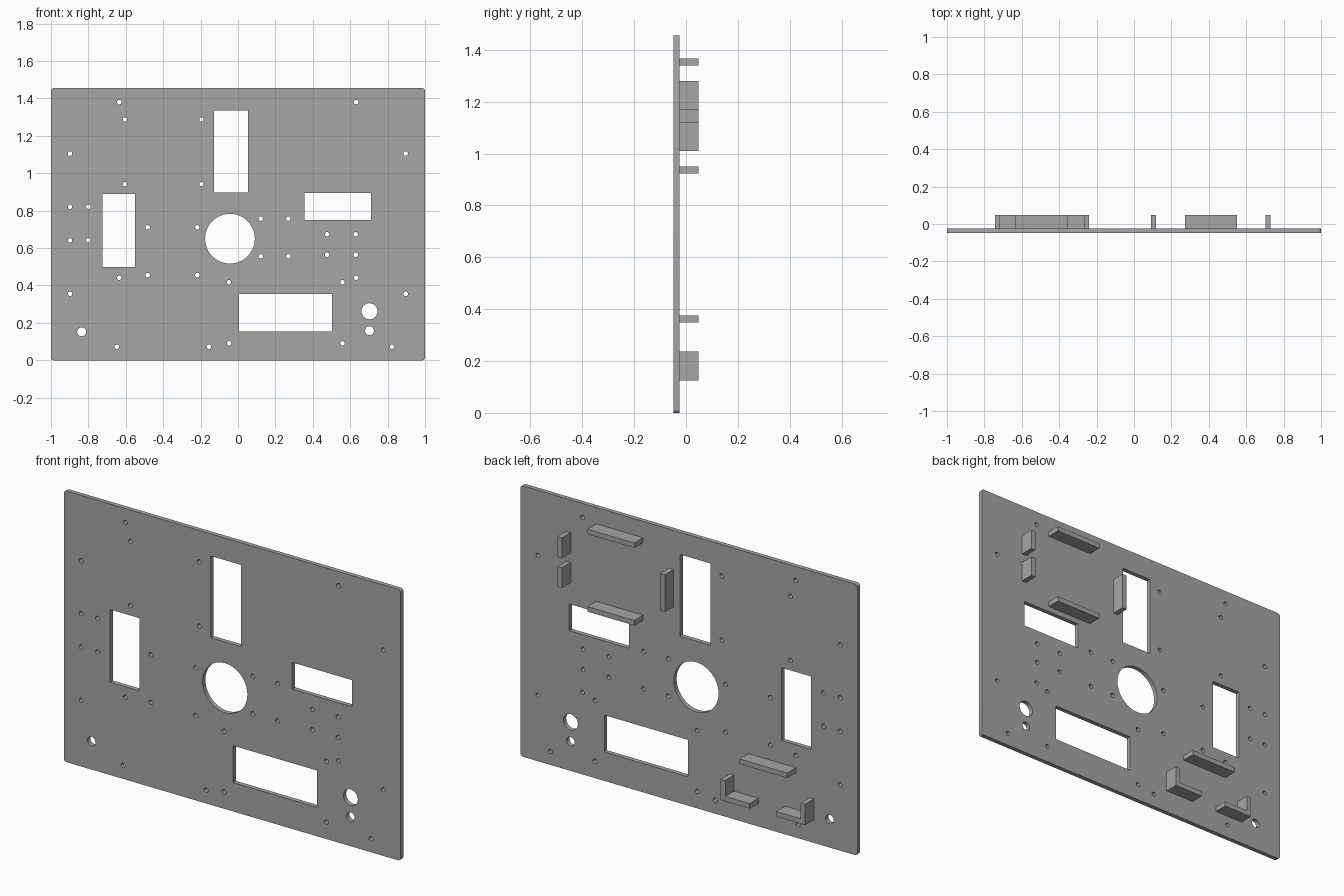
import bpy
from math import cos, sin, pi

if "Cube" in bpy.data.objects:
    bpy.data.objects.remove(bpy.data.objects["Cube"], do_unlink=True)

grey = bpy.data.materials.new("plain grey")
colour = (0.38, 0.38, 0.38, 1)
grey.diffuse_color = colour
grey.use_nodes = True
grey.node_tree.nodes["Principled BSDF"].inputs["Base Color"].default_value = colour

FRONT, BACK, RIB_END = -0.049, -0.025, 0.049   # depth layers
BAR = 0.027                                    # rib thickness


def rect(x0, x1, z0, z1):
    return [(x0, z0), (x1, z0), (x1, z1), (x0, z1)]


def circle(x, z, r, n):
    return [(x + r * cos(2 * pi * i / n), z + r * sin(2 * pi * i / n)) for i in range(n)]


def rounded_rect(x0, x1, z0, z1, r, n=5):
    corners = [(x1 - r, z1 - r), (x0 + r, z1 - r), (x0 + r, z0 + r), (x1 - r, z0 + r)]
    return [(cx + r * cos(pi / 2 * (k + i / n)), cz + r * sin(pi / 2 * (k + i / n)))
            for k, (cx, cz) in enumerate(corners) for i in range(n + 1)]


def extrude(name, outlines, y0, y1):
    """Fill outlines drawn in x-z (inner ones become holes) and extrude from y0 to y1."""
    curve = bpy.data.curves.new(name, 'CURVE')
    curve.dimensions = '2D'
    curve.fill_mode = 'BOTH'
    curve.extrude = (y1 - y0) / 2
    for points in outlines:
        spline = curve.splines.new('POLY')
        spline.points.add(len(points) - 1)
        for p, (x, z) in zip(spline.points, points):
            p.co = (x, z, 0, 1)
        spline.use_cyclic_u = True
    curve.materials.append(grey)
    ob = bpy.data.objects.new(name, curve)
    bpy.context.collection.objects.link(ob)
    ob.location.y = (y0 + y1) / 2
    ob.rotation_euler.x = pi / 2
    bpy.ops.object.select_all(action='DESELECT')
    ob.select_set(True)
    bpy.context.view_layer.objects.active = ob
    bpy.ops.object.convert(target='MESH')
    ob = bpy.context.object
    # weld caps to walls
    bpy.ops.object.mode_set(mode='EDIT')
    bpy.ops.mesh.select_all(action='SELECT')
    bpy.ops.mesh.remove_doubles(threshold=0.0001)
    bpy.ops.mesh.normals_make_consistent(inside=False)
    bpy.ops.object.mode_set(mode='OBJECT')
    bpy.ops.object.shade_smooth_by_angle(angle=pi / 6)
    return ob


# Panel with windows, large holes and screw holes
outlines = [rounded_rect(-1, 1, 0, 1.455, 0.015)]
outlines += [rect(-0.128, 0.053, 0.897, 1.336), rect(-0.725, -0.551, 0.498, 0.889),
             rect(0.356, 0.712, 0.751, 0.894), rect(0.005, 0.503, 0.155, 0.353)]
outlines += [circle(-0.043, 0.65, 0.133, 48), circle(0.703, 0.262, 0.043, 32),
             circle(0.703, 0.158, 0.024, 24), circle(-0.836, 0.152, 0.024, 24)]
# screw holes, each group a grid of x positions and heights
screw_grids = [
    ((-0.635, 0.632), (1.38, 0.441)), ((-0.604, -0.195), (1.287, 0.942)),
    ((-0.898, 0.897), (1.105, 0.355)), ((-0.898, -0.8), (0.821, 0.641)),
    ((-0.483, -0.218), (0.711, 0.455)), ((0.122, 0.269), (0.757, 0.556)),
    ((0.476, 0.629), (0.674, 0.564)), ((-0.048, 0.559), (0.417, 0.091)),
    ((-0.648, -0.155, 0.824), (0.072,))]
for xs, zs in screw_grids:
    outlines += [circle(x, z, 0.012, 16) for x in xs for z in zs]
extrude("panel", outlines, FRONT, BACK)


def rib(name, x, z, w, h):
    extrude(name, [rect(x, x + w, z, z + h)], BACK, RIB_END)


# Upper locating ribs
rib("upper_rib_top", 0.273, 1.34, 0.278, BAR)
rib("upper_rib_bottom", 0.273, 0.924, 0.278, BAR)
rib("upper_rib_inner", 0.091, 1.045, BAR, 0.2)
rib("upper_rib_outer_high", 0.702, 1.17, BAR, 0.11)
rib("upper_rib_outer_low", 0.702, 1.01, BAR, 0.11)

# Lower locating rib and mirrored corner brackets
MID, HALF = -0.4915, 0.251
rib("lower_rib_top", -0.635, 0.348, 0.282, BAR)
for name, s in (("lower_corner_left", 1), ("lower_corner_right", -1)):
    z0, z1 = 0.124, 0.236
    profile = [(HALF, z0), (HALF, z1), (HALF - BAR, z1), (HALF - BAR, z0 + BAR),
               (HALF - 0.172, z0 + BAR), (HALF - 0.172, z0)]
    extrude(name, [[(MID + s * x, z) for x, z in profile]], BACK, RIB_END)
